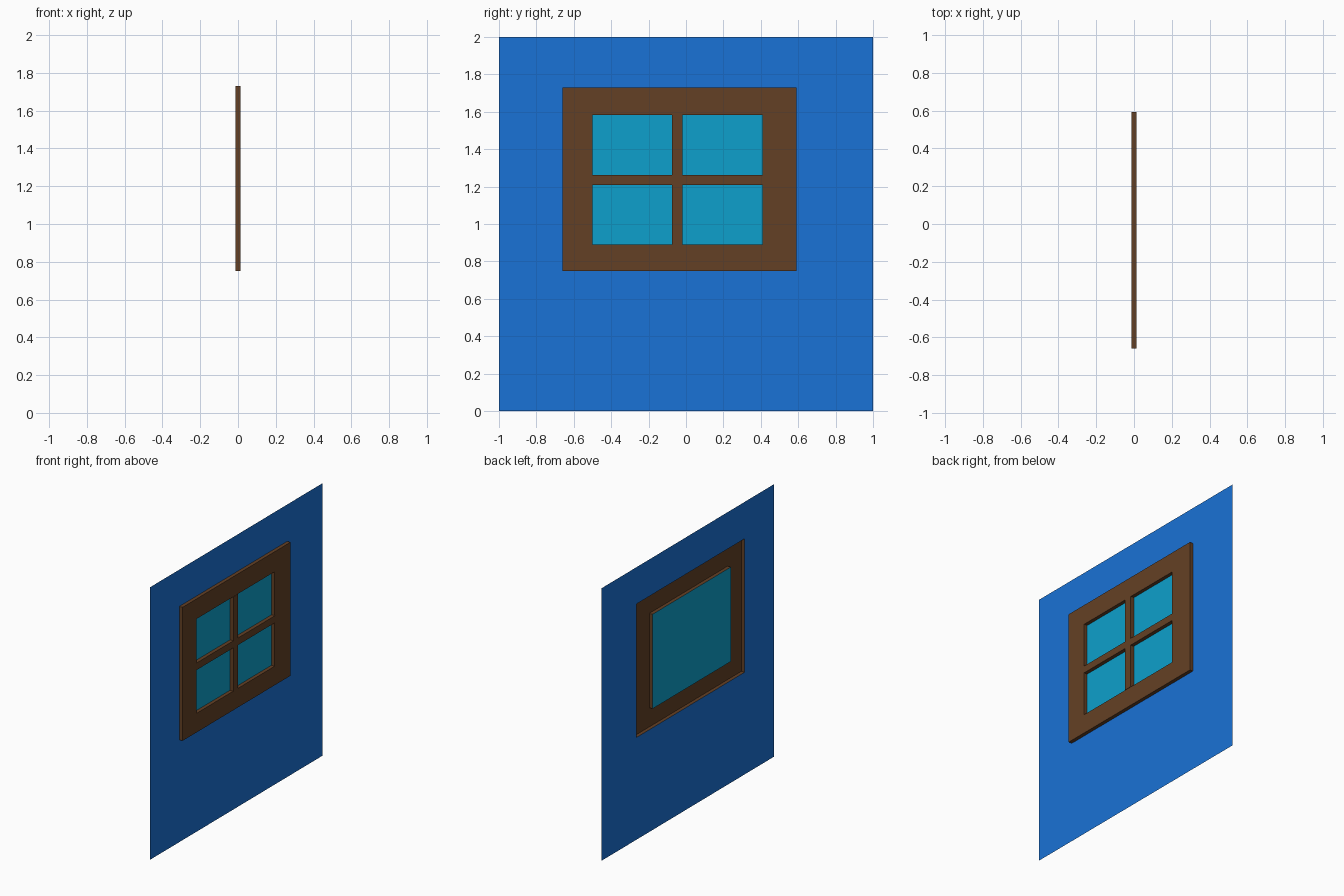
import bpy
import bmesh

if "Cube" in bpy.data.objects:
    bpy.data.objects.remove(bpy.data.objects["Cube"])

BACK, FRONT, BAR_FRONT = -0.014, 0.012, 0.014

# y0, y1, z0, z1
WALL = (-1.0, 1.0, 0.0, 2.0)
OUTER = (-0.66, 0.592, 0.75, 1.73)
INNER = (-0.50, 0.408, 0.89, 1.583)
BAR_Y = (-0.074, -0.018)
BAR_Z = (1.209, 1.261)


def material(name, color):
    mat = bpy.data.materials.new(name)
    mat.diffuse_color = (*color, 1.0)
    mat.use_nodes = True
    mat.node_tree.nodes["Principled BSDF"].inputs["Base Color"].default_value = mat.diffuse_color
    return mat


def finish(bm, name, mat):
    mesh = bpy.data.meshes.new(name)
    bm.to_mesh(mesh)
    bm.free()
    mesh.materials.append(mat)
    obj = bpy.data.objects.new(name, mesh)
    bpy.context.collection.objects.link(obj)
    return obj


def ring(bm, rect, x):
    y0, y1, z0, z1 = rect
    return [bm.verts.new((x, y, z)) for y, z in
            ((y0, z0), (y1, z0), (y1, z1), (y0, z1))]


def loft(name, sections, mat, cap=False):
    """Bridge successive rectangles; optionally fill the last one."""
    bm = bmesh.new()
    rings = [ring(bm, rect, x) for rect, x in sections]
    for a, b in zip(rings, rings[1:]):
        for i in range(4):
            j = (i + 1) % 4
            bm.faces.new((a[i], a[j], b[j], b[i]))
    if cap:
        bm.faces.new(rings[-1])
    return finish(bm, name, mat)


blue = material("blue_paint", (0.010, 0.168, 0.672))
brown = material("brown_wood", (0.127, 0.051, 0.018))
cyan = material("cyan_glass", (0.004, 0.352, 0.604))

# Thin wall sheet with the window opening
loft("wall", [(WALL, BACK), (OUTER, BACK)], blue)

# Raised frame shell, open at the back
loft("window_frame", [(OUTER, BACK), (OUTER, FRONT),
                      (INNER, FRONT), (INNER, BACK)], brown)

# Glass sheet
loft("window_glass", [(INNER, BACK)], cyan, cap=True)

# Cross-shaped glazing bars, extruded from the glass forward
(y0, y1, z0, z1), (a, b), (c, d) = INNER, BAR_Y, BAR_Z
outline = [(a, z0), (b, z0), (b, c), (y1, c), (y1, d), (b, d),
           (b, z1), (a, z1), (a, d), (y0, d), (y0, c), (a, c)]
bm = bmesh.new()
base = bm.faces.new([bm.verts.new((BACK + 0.001, y, z)) for y, z in outline])
moved = bmesh.ops.extrude_face_region(bm, geom=[base])["geom"]
bmesh.ops.translate(bm, vec=(BAR_FRONT - BACK - 0.001, 0, 0),
                    verts=[v for v in moved if isinstance(v, bmesh.types.BMVert)])
bmesh.ops.recalc_face_normals(bm, faces=bm.faces)
finish(bm, "glazing_bars", brown)
